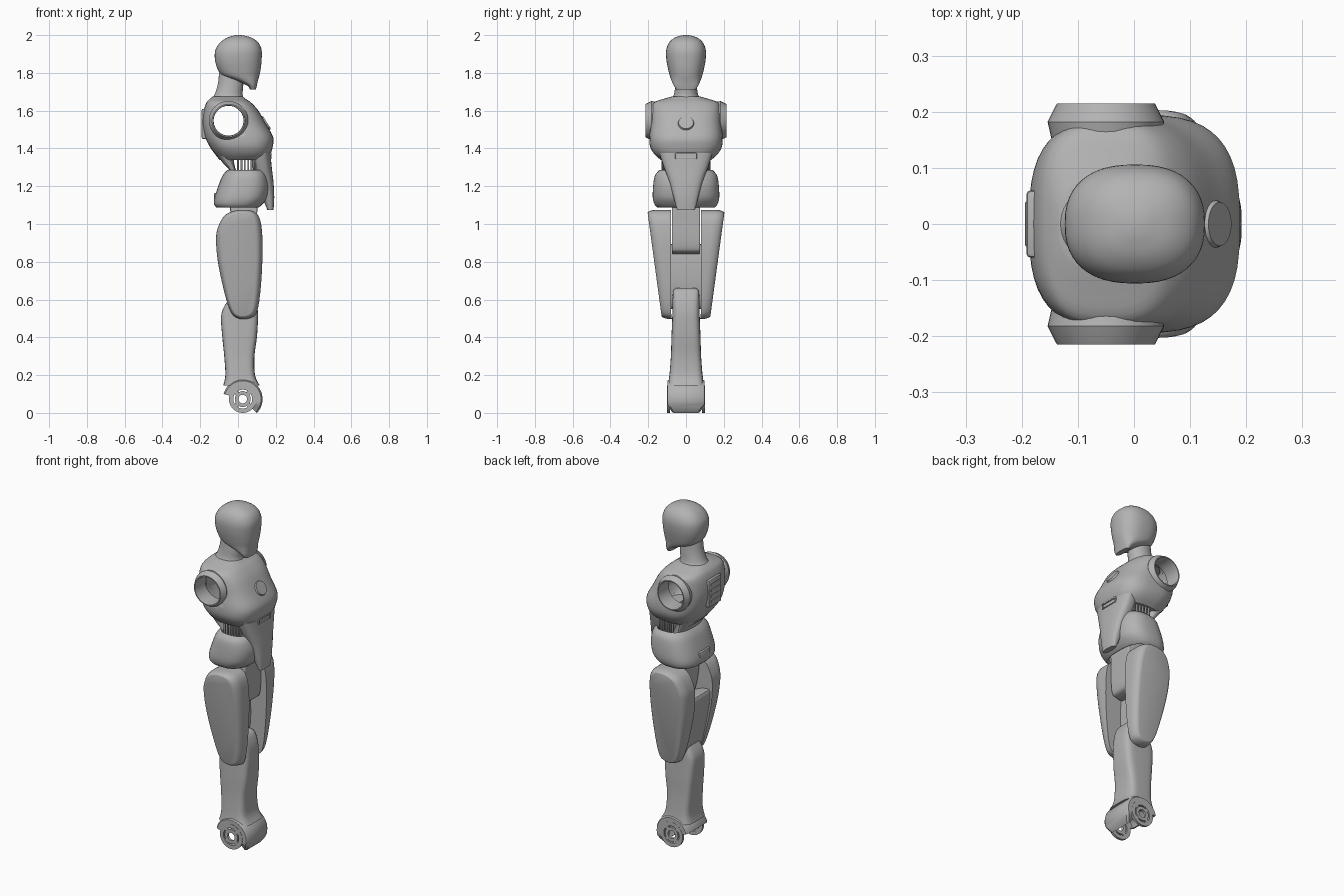
import bpy, bmesh, math
from mathutils import Vector, Matrix

if "Cube" in bpy.data.objects:
    bpy.data.objects.remove(bpy.data.objects["Cube"], do_unlink=True)

grey = bpy.data.materials.new("shell grey")
grey.use_nodes = True
grey.diffuse_color = (0.45, 0.45, 0.45, 1)
grey.node_tree.nodes["Principled BSDF"].inputs["Base Color"].default_value = (0.45, 0.45, 0.45, 1)


def finish(name, bm, angle=35):
    bmesh.ops.recalc_face_normals(bm, faces=bm.faces)
    me = bpy.data.meshes.new(name)
    bm.to_mesh(me)
    bm.free()
    me.materials.append(grey)
    me.shade_smooth()
    me.set_sharp_from_angle(angle=math.radians(angle))
    ob = bpy.data.objects.new(name, me)
    bpy.context.collection.objects.link(ob)
    return ob


def skin(name, rings, caps=True, closed=False):
    """Join equal rings of points into one surface."""
    bm = bmesh.new()
    vs = [[bm.verts.new(p) for p in r] for r in rings]
    n = len(vs[0])
    pairs = list(zip(vs, vs[1:])) + ([(vs[-1], vs[0])] if closed else [])
    for a, b in pairs:
        for i in range(n):
            j = (i + 1) % n
            bm.faces.new((a[i], a[j], b[j], b[i]))
    if caps and not closed:
        bm.faces.new(vs[0])
        bm.faces.new(vs[-1])
    return finish(name, bm)


def spline(pts, steps=4, cyclic=False):
    """Smooth curve through points."""
    pts = [Vector(p) for p in pts]
    n, out = len(pts), []
    pick = (lambda i: pts[i % n]) if cyclic else (lambda i: pts[max(0, min(n - 1, i))])
    for i in range(n if cyclic else n - 1):
        a, b, c, d = (pick(i + k) for k in (-1, 0, 1, 2))
        for s in range(steps):
            t = s / steps
            out.append(b + 0.5 * t * ((c - a) + t * ((2 * a - 5 * b + 4 * c - d) + t * (3 * (b - c) + d - a))))
    return out if cyclic else out + [pts[-1]]


def loft(name, sections, power=2.4, caps=True, thick=0, seg=48):
    """Stack rounded sections given as height, back, front, half width."""
    rings = []
    for z, x0, x1, w in spline(sections):
        ring = []
        for k in range(seg):
            c, s = math.cos(math.tau * k / seg), math.sin(math.tau * k / seg)
            px, py = (math.copysign(abs(v) ** (2 / power), v) for v in (c, s))
            ring.append(((x0 + x1) / 2 + px * (x1 - x0) / 2, py * w, z))
        rings.append(ring)
    ob = skin(name, rings, caps)
    if thick:
        m = ob.modifiers.new("shell", "SOLIDIFY")
        m.thickness, m.offset = thick, -1
    return ob


def tube(name, x, z, profile, seg=40):
    """Ring turned about a sideways axis from (radius, y) points."""
    rings = [[(x + r * math.cos(math.tau * k / seg), y, z + r * math.sin(math.tau * k / seg))
              for k in range(seg)] for r, y in profile]
    return skin(name, rings, closed=True)


def box(name, centre, size, bevel=0.006, rot=None):
    bm = bmesh.new()
    bmesh.ops.create_cube(bm, size=1)
    bmesh.ops.scale(bm, vec=size, verts=bm.verts)
    bmesh.ops.bevel(bm, geom=bm.edges[:], offset=bevel, segments=2, affect='EDGES', profile=0.5)
    if rot:
        bmesh.ops.rotate(bm, matrix=rot, verts=bm.verts)
    bmesh.ops.translate(bm, vec=centre, verts=bm.verts)
    return finish(name, bm)


def slab(name, outline, y0, far, soft, shrink, side):
    """Side-view outline given depth far(z), with a rounded outer rim shrunk along x and z."""
    pts = spline([(x, z, 0) for x, z in outline], 4, True)
    mid = sum(pts, Vector()) / len(pts)
    rings = [[(p.x, side * y0, p.y) for p in pts]]
    for t in range(7):
        a = t / 6 * math.pi / 2
        fx, fz = (1 - (1 - f) * (1 - math.cos(a)) for f in shrink)
        rings.append([(mid.x + (p.x - mid.x) * fx, side * (far(p.y) - soft * (1 - math.sin(a))),
                       mid.y + (p.y - mid.y) * fz) for p in pts])
    return skin(name, rings)


# Head and neck
loft("head", [(1.713, .064, .095, .052), (1.735, .045, .1, .066), (1.76, -.015, .106, .077),
              (1.785, -.082, .113, .086), (1.82, -.108, .12, .095), (1.87, -.122, .125, .104),
              (1.92, -.12, .125, .105), (1.96, -.095, .108, .09), (1.985, -.06, .075, .062),
              (1.997, -.025, .035, .028), (2.0, -.004, .012, .006)], 2.4)
loft("neck", [(1.8, -.1, .02, .052), (1.74, -.107, .028, .056), (1.69, -.122, .024, .063),
              (1.665, -.138, .03, .075), (1.64, -.15, .045, .1)], 2.1)

# Hollow chest with open shoulder sockets
chest = loft("chest", [(1.675, -.132, .024, .075), (1.662, -.15, .042, .12), (1.642, -.167, .07, .172),
                       (1.6, -.181, .108, .185), (1.53, -.187, .148, .188), (1.46, -.174, .186, .194),
                       (1.41, -.15, .184, .19), (1.37, -.122, .17, .168), (1.34, -.098, .14, .135)],
             2.9, True, .012)
SX, SZ = -.05, 1.547
for s, label in ((1, "left"), (-1, "right")):
    cut = tube(label + "_socket_cutter", SX, SZ, [(.088, s * .11), (.088, s * .3), (.001, s * .3), (.001, s * .11)])
    cut.hide_render = True
    cut.hide_viewport = True
    m = chest.modifiers.new(label + " socket", "BOOLEAN")
    m.operation, m.object, m.solver = "DIFFERENCE", cut, "EXACT"
    tube(label + "_shoulder_socket", SX, SZ,
         [(.09, s * .12), (.104, s * .182), (.09, s * .21), (.087, s * .215), (.081, s * .215), (.079, s * .2), (.079, s * .12)])

# Round chest badge on the sloping chest
bm = bmesh.new()
bmesh.ops.create_cone(bm, cap_ends=True, segments=32, radius1=.043, radius2=.039, depth=.012)
bmesh.ops.transform(bm, verts=bm.verts, matrix=Matrix.Translation((.148, 0, 1.535))
                    @ Vector((.85, 0, .53)).to_track_quat('Z', 'Y').to_matrix().to_4x4())
finish("chest_disc", bm, 25)

# Back plate with vents
box("back_plate", (-.178, 0, 1.53), (.028, .12, .16), .008)
for i in range(4):
    box("back_vent", (-.191, 0, 1.48 + i * .033), (.006, .08, .014), .002)

# Waist: spine, side ribs, front plate and its slot frame
loft("spine", [(1.36, -.108, -.02, .13), (1.32, -.078, -.02, .118), (1.28, -.045, -.01, .108), (1.22, -.06, 0, .1)], 3)
for s in (1, -1):
    for i in range(6):
        box("waist_rib", (.0 + i * .018, s * (.122 - i * .003), 1.312), (.009, .014, .09), .003)
loft("abdomen_plate", [(1.375, .07, .172, .14), (1.34, .07, .175, .13), (1.29, .08, .18, .113),
                       (1.22, .1, .188, .087), (1.14, .13, .192, .065), (1.075, .155, .188, .048)], 2.8)
for z in (1.348, 1.374):
    box("slot_rail", (.17, 0, z), (.016, .11, .007), .002)
for s in (1, -1):
    box("slot_end", (.17, s * .053, 1.361), (.016, .008, .03), .002)

# Hip belt, open below
loft("hip_belt", [(1.285, -.058, .14, .142), (1.255, -.082, .156, .165), (1.2, -.105, .165, .174),
                  (1.14, -.124, .155, .176), (1.105, -.126, .13, .167), (1.088, -.115, .11, .152)], 2.7, False, .015)
box("rear_hip_block", (-.108, 0, 1.13), (.04, .1, .07), .01)

# Upper leg: pelvis link, back wall and two side panels
for s, label in ((1, "left"), (-1, "right")):
    slab(label + "_pelvis_link", [(-.03, 1.16), (.09, 1.16), (.1, 1.0), (.095, .88), (.07, .85), (.0, .855), (-.035, 1.0)],
         0, lambda z: .075, .01, (.93, .97), s)
    slab(label + "_thigh_panel",
         [(.015, 1.075), (.1, 1.055), (.128, .95), (.126, .74), (.105, .55), (.065, .502), (-.005, .502),
          (-.045, .55), (-.08, .67), (-.108, .81), (-.116, .92), (-.105, .985), (-.065, 1.05)],
         .08, lambda z: .13 + .127 * (z - .5), .055, (.72, .94), s)
    slab(label + "_thigh_back", [(-.1, .88), (-.06, .89), (.01, .86), (.025, .82), (.025, .68), (.0, .57),
                                 (-.04, .555), (-.06, .62), (-.092, .78)],
         0, lambda z: .09, .002, (.99, .99), s)

# Lower leg
loft("shin", [(.66, -.01, .055, .055), (.645, -.025, .075, .068), (.6, -.05, .095, .071), (.55, -.08, .104, .072),
              (.5, -.09, .106, .073), (.4, -.083, .1, .077), (.3, -.073, .087, .08),
              (.2, -.067, .09, .088), (.145, -.078, .115, .096)], 4.5)

# Ankle: flanged curved guard and a spoked disc on each side
AX, AZ = .025, .073
half = ((.105, .012), (.097, 0), (.068, 0), (.068, .01), (.092, .01))
rings = []
for i in range(29):
    a = math.radians(-45 + 210 * i / 28)
    w = .099 * min(1, .74 + i * .07)
    section = [(r, w - d) for r, d in half] + [(r, d - w) for r, d in reversed(half)]
    rings.append([(AX + r * math.cos(a), y, AZ + r * math.sin(a)) for r, y in section])
skin("ankle_guard", rings)
for s in (1, -1):
    y0, y1 = s * .086, s * .1
    for ro, ri in ((.073, .05), (.042, .023)):
        tube("ankle_ring", AX, AZ, [(ro, y0), (ro, y1), (ri, y1), (ri, y0)])
    for k in range(4):
        a = math.radians(45 + 90 * k)
        box("ankle_spoke", (AX + .047 * math.cos(a), s * .093, AZ + .047 * math.sin(a)),
            (.022, .012, .022), .002, Matrix.Rotation(-a, 3, 'Y'))
